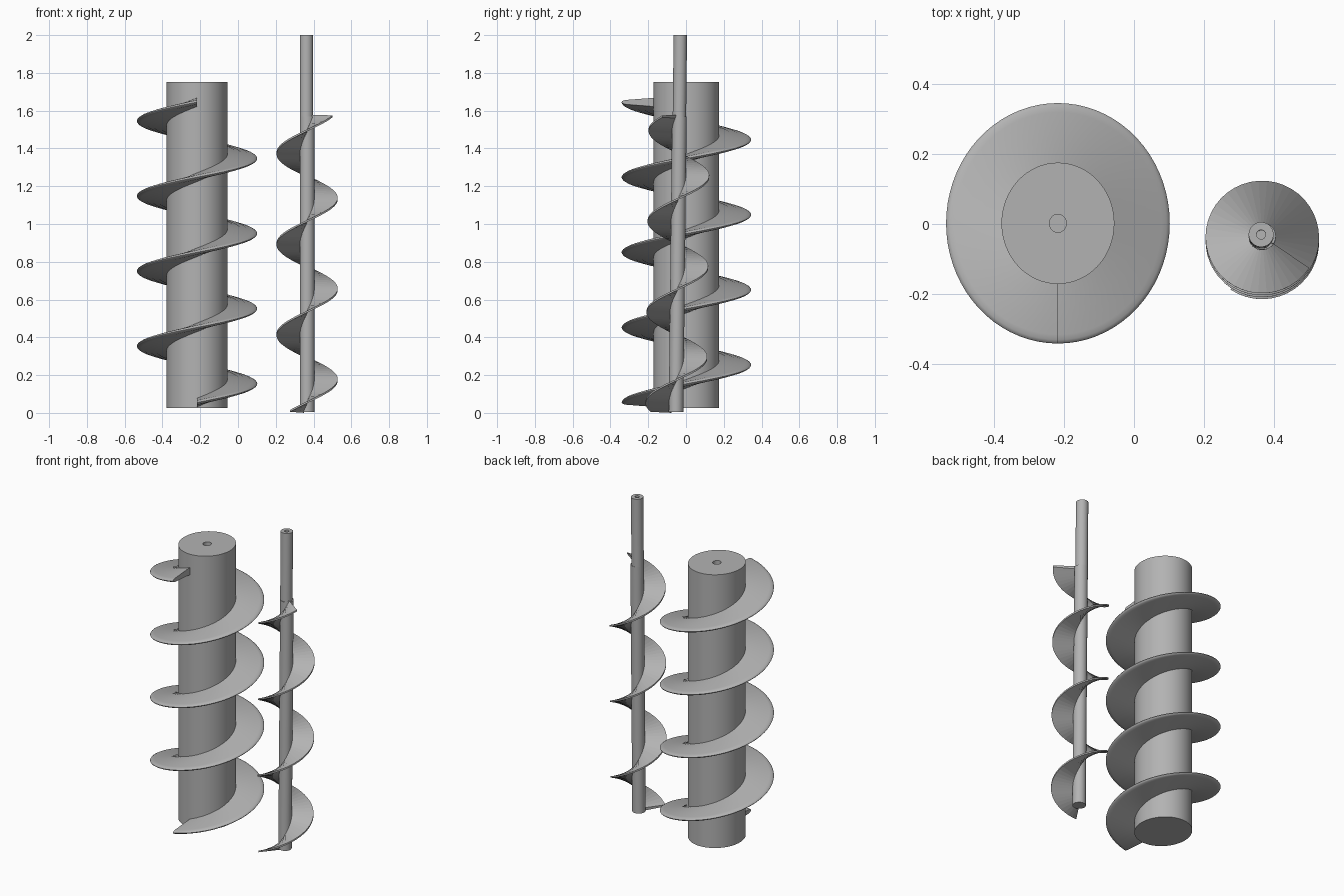
import bpy, bmesh, math

old = bpy.data.objects.get("Cube")
if old:
    bpy.data.objects.remove(old, do_unlink=True)

steel = bpy.data.materials.new("grey_steel")
steel.use_nodes = True
GREY = (0.45, 0.45, 0.45, 1)
steel.diffuse_color = GREY
steel.node_tree.nodes["Principled BSDF"].inputs["Base Color"].default_value = GREY


def finish(name, bm, place, smooth_angle):
    bmesh.ops.remove_doubles(bm, verts=bm.verts, dist=1e-5)
    bmesh.ops.recalc_face_normals(bm, faces=bm.faces)
    mesh = bpy.data.meshes.new(name)
    bm.to_mesh(mesh)
    bm.free()
    mesh.materials.append(steel)
    obj = bpy.data.objects.new(name, mesh)
    bpy.context.collection.objects.link(obj)
    obj.location, obj.rotation_euler, obj.scale = place
    if smooth_angle:
        bpy.ops.object.select_all(action='DESELECT')
        obj.select_set(True)
        bpy.context.view_layer.objects.active = obj
        bpy.ops.object.shade_smooth_by_angle(angle=math.radians(smooth_angle))
    return obj


def shaft(name, radius, bottom, top, hole, place, sides=48, depth=0.1):
    """Solid of revolution with a blind centre hole in its top."""
    bm = bmesh.new()
    profile = [(0, bottom), (radius, bottom), (radius, top)]
    if hole:
        profile += [(hole, top), (hole, top - depth), (0, top - depth)]
    else:
        profile += [(0, top)]
    verts = [bm.verts.new((r, 0, z)) for r, z in profile]
    edges = [bm.edges.new(pair) for pair in zip(verts, verts[1:])]
    bmesh.ops.spin(bm, geom=verts + edges, axis=(0, 0, 1), cent=(0, 0, 0),
                   angle=math.tau, steps=sides)
    return finish(name, bm, place, 35)


def flight(name, section, start_angle, turns, z0, pitch, per_turn, place, smooth):
    """Sweep a (radius, height) section along a right-handed helix."""
    bm = bmesh.new()
    steps = round(turns * per_turn)
    rings = []
    for i in range(steps + 1):
        t = turns * i / steps
        a = start_angle + math.tau * t
        rings.append([bm.verts.new((r * math.cos(a), r * math.sin(a),
                                    z0 + pitch * t + h)) for r, h in section])
    n = len(section)
    for lo, hi in zip(rings, rings[1:]):
        for k in range(n):
            m = (k + 1) % n
            bm.faces.new((lo[k], lo[m], hi[m], hi[k]))
    bm.faces.new(rings[0])
    bm.faces.new(rings[-1])
    return finish(name, bm, place, smooth)


def mirrored(half):
    """Close an upper half section with its mirror image below."""
    return half + [(r, -h) for r, h in reversed(half) if h > 0]


# Large screw: slightly oval core with a thick tapered, rounded flight
large = ((-0.217, 0.002, 0), (0, 0, 0), (1, 1.075, 1))
shaft("large_core", 0.161, 0.025, 1.752, 0.024, large, sides=64)
large_section = mirrored([(0.15, 0.024), (0.295, 0.012), (0.309, 0.009),
                          (0.316, 0.005), (0.319, 0)])
flight("large_flight", large_section, -math.pi / 2, 4, 0.055, 0.3975, 72, large, 40)

# Small screw: slim, slightly leaning shaft with a thin faceted flight
lean = (-0.0115, 0, 0)
small = ((0.366, -0.053, 0), lean, (1, 1, 1))
shaft("small_shaft_lower", 0.0385, 0.005, 1.57, 0, small)
shaft("small_shaft_upper", 0.0355, 1.5, 2.0, 0.013,
      ((0.3625, -0.053, 0), lean, (1, 1, 1)))
small_section = mirrored([(0.03, 0.009), (0.162, 0.005)])
flight("small_flight", small_section, math.radians(-124), 3.25, 0.009, 0.48, 42,
       small, 0)
